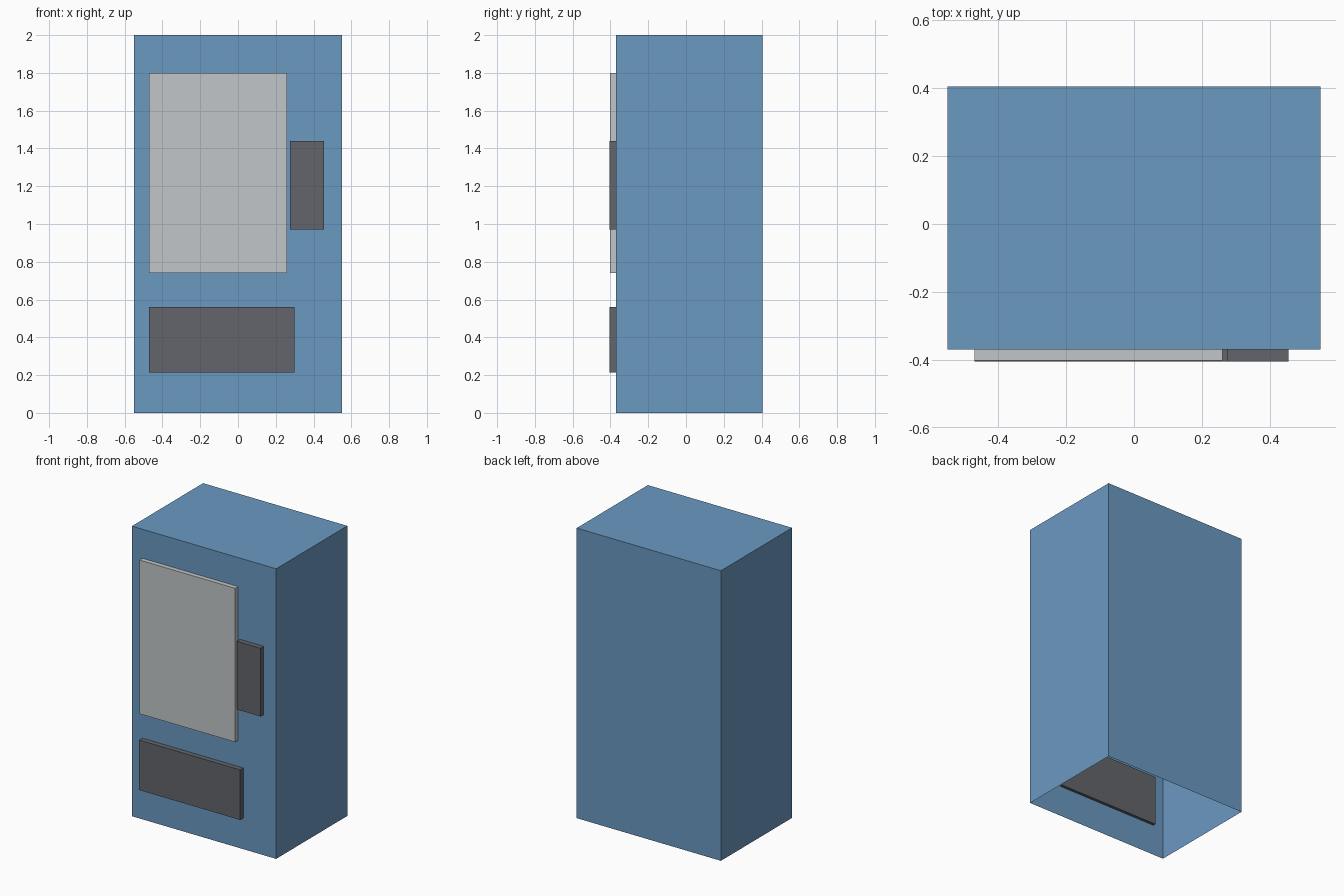
import bpy
import bmesh
from mathutils import Matrix, Vector

default = bpy.data.objects.get("Cube")
if default:
    bpy.data.objects.remove(default, do_unlink=True)


def material(name, color):
    mat = bpy.data.materials.new(name)
    mat.use_nodes = True
    mat.diffuse_color = (*color, 1)
    mat.node_tree.nodes["Principled BSDF"].inputs["Base Color"].default_value = (*color, 1)
    return mat


def box(name, low, high, mat, open_bottom=False):
    """Box between two corners, optionally without its bottom face."""
    low, high = Vector(low), Vector(high)
    bm = bmesh.new()
    bmesh.ops.create_cube(bm, size=1, matrix=Matrix.Translation((low + high) / 2)
                          @ Matrix.Diagonal((*(high - low), 1)))
    if open_bottom:
        bm.normal_update()
        bottom = [f for f in bm.faces if f.normal.z < -0.5]
        bmesh.ops.delete(bm, geom=bottom, context="FACES_ONLY")
    mesh = bpy.data.meshes.new(name)
    bm.to_mesh(mesh)
    bm.free()
    mesh.materials.append(mat)
    obj = bpy.data.objects.new(name, mesh)
    bpy.context.collection.objects.link(obj)
    return obj


blue = material("cabinet blue", (0.147, 0.319, 0.535))
grey = material("window light grey", (0.54, 0.565, 0.58))
dark = material("panel dark grey", (0.122, 0.13, 0.145))

# Cabinet shell, open underneath
front = -0.37
box("cabinet", (-0.55, front, 0), (0.55, 0.405, 2), blue, open_bottom=True)

# Panels set through the front wall
inner = front + 0.02
box("display_window", (-0.47, -0.402, 0.74), (0.26, inner, 1.8), grey)
box("control_panel", (0.275, -0.405, 0.97), (0.455, inner, 1.44), dark)
box("dispensing_tray", (-0.47, -0.405, 0.215), (0.30, inner, 0.56), dark)
